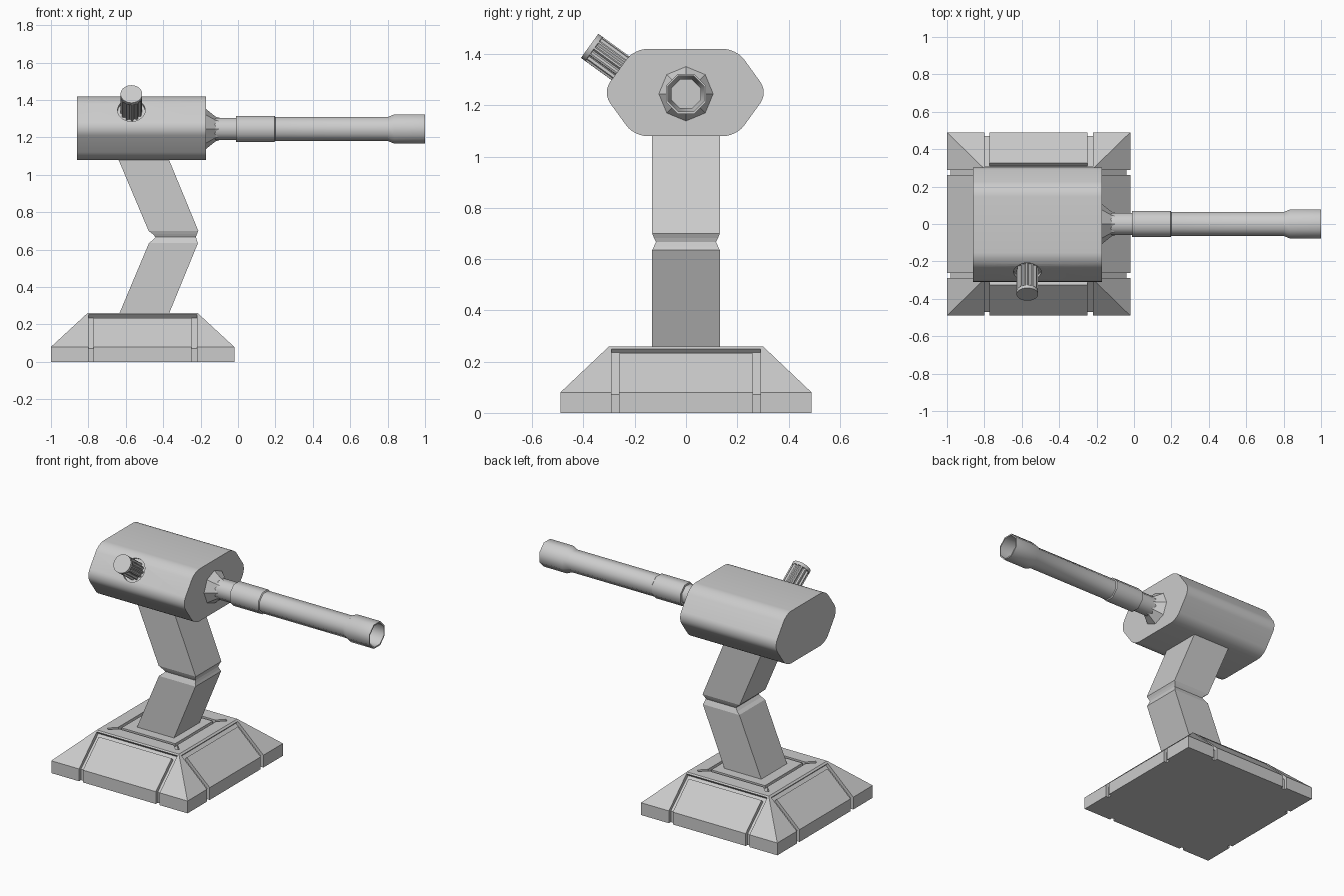
import bpy, bmesh
from math import sin, cos, pi, radians
from mathutils import Matrix, Vector

if "Cube" in bpy.data.objects:
    bpy.data.objects.remove(bpy.data.objects["Cube"])


def loft(name, rings, mat=Matrix(), round_edges=None):
    """Closed solid skinned through equal-length rings of points."""
    bm = bmesh.new()
    vr = [[bm.verts.new(p) for p in r] for r in rings]
    n = len(vr[0])
    side = []
    for a, b in zip(vr, vr[1:]):
        for i in range(n):
            j = (i + 1) % n
            bm.faces.new((a[i], a[j], b[j], b[i]))
        side += [bm.edges.get((a[i], b[i])) for i in range(n)]
    bm.faces.new(vr[0][::-1])
    bm.faces.new(vr[-1])
    if round_edges:
        bmesh.ops.bevel(bm, geom=side, offset=round_edges, offset_type='OFFSET',
                        segments=6, profile=0.5, affect='EDGES')
    bmesh.ops.recalc_face_normals(bm, faces=bm.faces)
    bm.transform(mat)
    me = bpy.data.meshes.new(name)
    bm.to_mesh(me)
    bm.free()
    ob = bpy.data.objects.new(name, me)
    bpy.context.collection.objects.link(ob)
    return ob


def prism(name, pts, c0, c1, mat=Matrix(), round_edges=None):
    """Profile in local (x, z), extruded along local y."""
    return loft(name, [[(a, c, b) for a, b in pts] for c in (c0, c1)], mat, round_edges)


def circle(n, r, z, phase=0.0):
    return [(r * cos(2 * pi * i / n + phase), r * sin(2 * pi * i / n + phase), z)
            for i in range(n)]


def rect(cx, hx, hy, z):
    return [(cx - hx, -hy, z), (cx + hx, -hy, z), (cx + hx, hy, z), (cx - hx, hy, z)]


def cut(ob, cutter):
    cutter.hide_render = True
    m = ob.modifiers.new("cut", 'BOOLEAN')
    m.operation, m.solver, m.object = 'DIFFERENCE', 'EXACT', cutter
    bpy.context.view_layer.objects.active = ob
    bpy.ops.object.modifier_apply(modifier=m.name)
    bpy.data.objects.remove(cutter, do_unlink=True)


def smooth(ob, angle):
    bpy.ops.object.select_all(action='DESELECT')
    ob.select_set(True)
    bpy.context.view_layer.objects.active = ob
    bpy.ops.object.shade_smooth_by_angle(angle=radians(angle))


# Sloped base with panel grooves on all four sides
BX = -0.51
base = loft("base", [rect(BX, 0.49, 0.49, 0), rect(BX, 0.49, 0.49, 0.08),
                     rect(BX, 0.295, 0.3, 0.26)])
slot = [(.47, -.05), (.47, .071), (.292, .235), (.326, .272), (.52, .11), (.52, -.05)]
rail = [(.292, .235), (.311, .217), (.345, .254), (.326, .272)]
trench = [(.193, .24), (.213, .24), (.213, .3), (.193, .3)]
spoke = [(.28, .24), (.355, .24), (.355, .3), (.28, .3)]
for k in range(4):
    m = Matrix.Translation((BX, 0, 0)) @ Matrix.Rotation(k * pi / 2, 4, 'Z')
    diag = m @ Matrix.Rotation(pi / 4, 4, 'Z')
    cut(base, prism("cutter", slot, -.29, -.262, m))
    cut(base, prism("cutter", slot, .262, .29, m))
    cut(base, prism("cutter", rail, -.275, .275, m))
    cut(base, prism("cutter", trench, -.213, .213, m))
    cut(base, prism("cutter", spoke, -.011, .011, diag))

# Bent arm with a pinched elbow
arm = loft("arm", [rect(-.505, .133, .132, .25), rect(-.345, .131, .132, .635),
                   rect(-.338, .118, .125, .65), rect(-.333, .108, .117, .667),
                   rect(-.338, .118, .125, .683), rect(-.345, .133, .132, .7),
                   rect(-.512, .135, .132, 1.1)])

# Rounded hexagonal housing
hexagon = [(.2, 1.42), (.323, 1.25), (.2, 1.08), (-.2, 1.08), (-.323, 1.25), (-.2, 1.42)]
housing = prism("housing", hexagon, .17, .86,
                Matrix.Translation((0, -.003, 0)) @ Matrix.Rotation(pi / 2, 4, 'Z'), .05)

# Ribbed knob sitting in a socket on the upper front slope
axis = Vector((0, -.81, .586))
knob_mat = Matrix.Translation((-.57, -.376, 1.432)) @ axis.to_track_quat('Z', 'X').to_matrix().to_4x4()
cut(housing, loft("cutter", [circle(32, .074, -.165), circle(32, .074, .05)], knob_mat))
smooth(housing, 25)


def ribbed(z):
    return [(x * s, y * s, z) for i, (x, y, _) in enumerate(circle(48, 1, 0))
            for s in [.058 if i % 4 < 2 else .049]]


knob = loft("knob", [ribbed(-.2), ribbed(-.022), circle(48, .058, -.02), circle(48, .058, 0)],
            knob_mat)
smooth(knob, 30)

# Octagonal barrel along x, hollow at the muzzle
to_x = Matrix.Translation((0, 0, 1.245)) @ Matrix.Rotation(pi / 2, 4, 'Y')
collar = loft("barrel_collar", [circle(8, .106, -.18), circle(8, .106, -.17),
                                circle(8, .066, -.12), circle(8, .06, -.1)], to_x)
steps = [(-.13, .06), (-.012, .06), (-.01, .07), (.195, .07), (.2, .064), (.8, .064),
         (.835, .078), (1.0, .078), (1.0, .07), (.84, .07), (.8, .056), (.6, .056)]
barrel = loft("barrel", [circle(8, r / cos(pi / 8), x, pi / 8) for x, r in steps], to_x)
smooth(barrel, 50)
